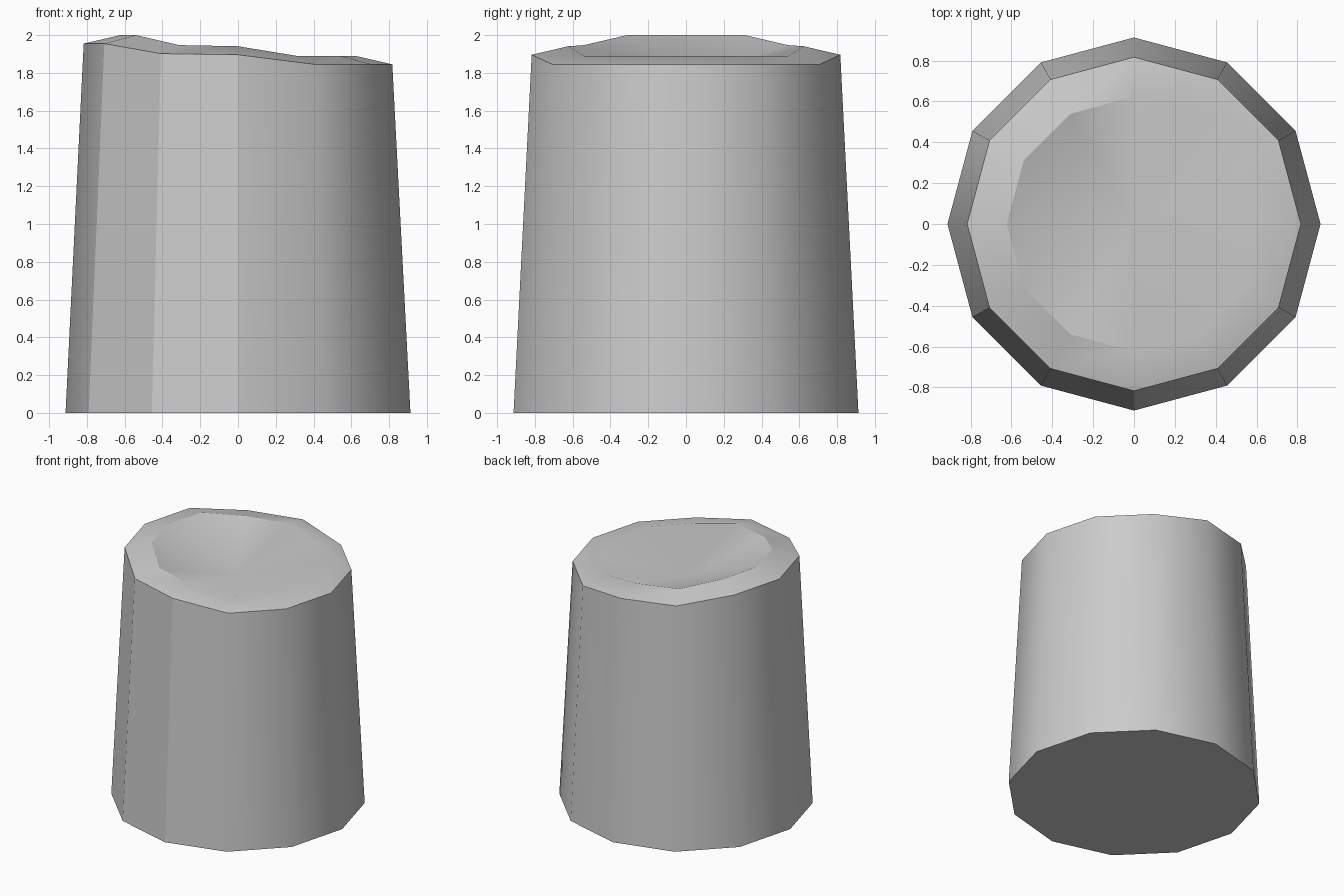
import bpy
import bmesh
from math import cos, sin, radians

# Remove the default object
cube = bpy.data.objects.get("Cube")
if cube:
    bpy.data.objects.remove(cube, do_unlink=True)

SIDES = 12
BASE_RADIUS, TOP_RADIUS, BOWL_RADIUS = 0.913, 0.817, 0.623
LIP_RISE = 0.045
BOWL_BOTTOM = 1.76

# Single grey
grey = bpy.data.materials.new("stone_grey")
grey.use_nodes = True
colour = (0.6, 0.6, 0.6, 1)
grey.diffuse_color = colour
grey.node_tree.nodes["Principled BSDF"].inputs["Base Color"].default_value = colour


def rim_height(i):
    """Three uneven steps, highest on the -x side."""
    x = cos(radians(i * 360 / SIDES))
    if x < -0.7:
        return 1.955
    if x < -0.2:
        return 1.902
    return 1.896 if x < 0.2 else 1.845


def ring(bm, radius, height):
    verts = []
    for i in range(SIDES):
        a = radians(i * 360 / SIDES)
        verts.append(bm.verts.new((radius * cos(a), radius * sin(a), height(i))))
    return verts


def bridge(bm, low, high):
    """Join two rings with evenly leaning triangles."""
    for i in range(SIDES):
        j = (i + 1) % SIDES
        bm.faces.new((low[i], low[j], high[j]))
        bm.faces.new((low[i], high[j], high[i]))


bm = bmesh.new()
base = ring(bm, BASE_RADIUS, lambda i: 0)
rim = ring(bm, TOP_RADIUS, rim_height)
lip = ring(bm, BOWL_RADIUS, lambda i: rim_height(i) + LIP_RISE)

# Underside, tapered wall and sloping lip
bm.faces.new(base[::-1])
bridge(bm, base, rim)
bridge(bm, rim, lip)

# Shallow bowl
centre = bm.verts.new((0, 0, BOWL_BOTTOM))
for i in range(SIDES):
    bm.faces.new((lip[i], lip[(i + 1) % SIDES], centre))

mesh = bpy.data.meshes.new("tapered_stump")
bm.to_mesh(mesh)
bm.free()
mesh.materials.append(grey)
stump = bpy.data.objects.new("tapered_stump", mesh)
bpy.context.collection.objects.link(stump)

# Smooth wall with sharp rim edges
bpy.ops.object.select_all(action='DESELECT')
stump.select_set(True)
bpy.context.view_layer.objects.active = stump
bpy.ops.object.shade_smooth_by_angle(angle=radians(30))
